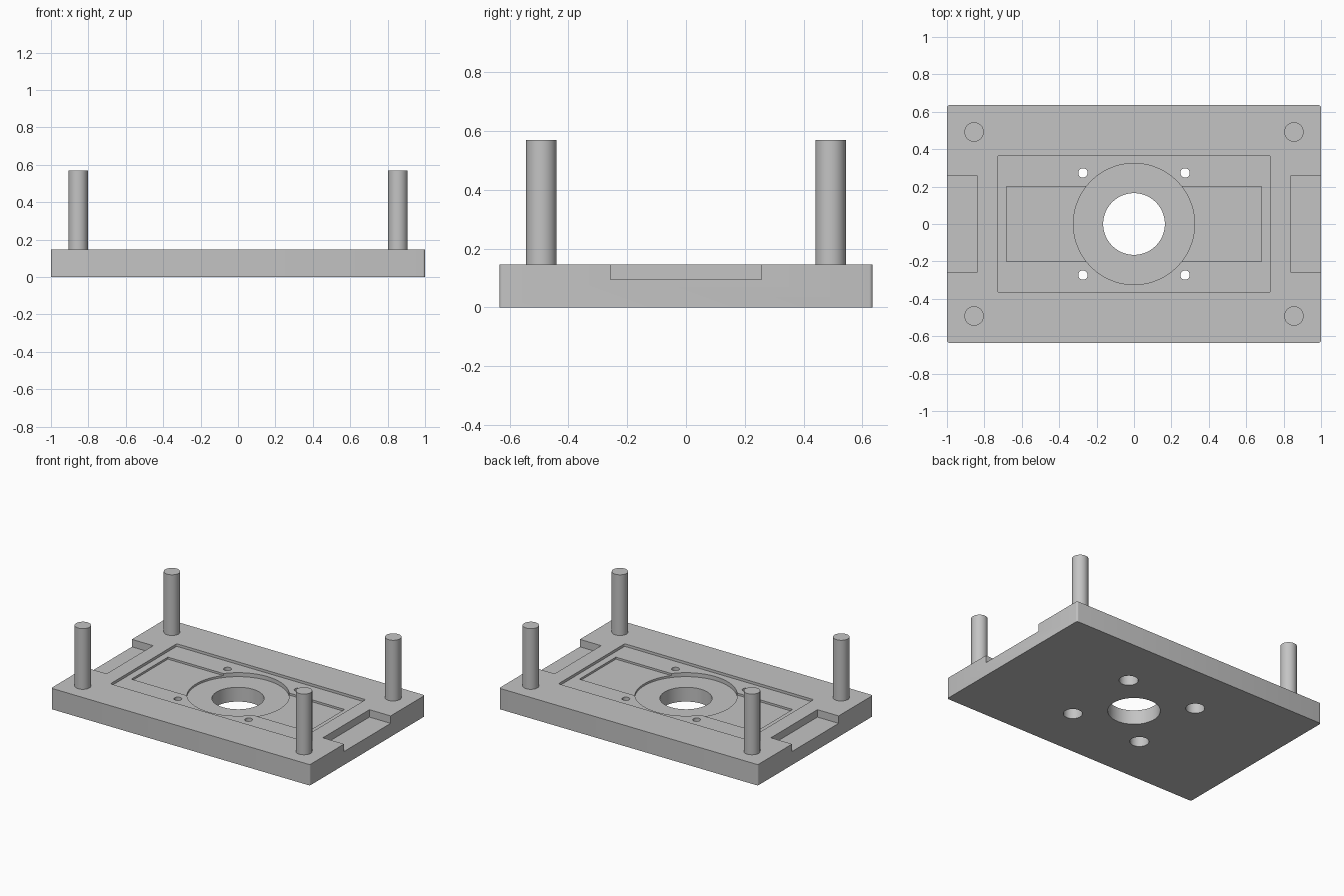
import bpy, bmesh, math

if "Cube" in bpy.data.objects:
    bpy.data.objects.remove(bpy.data.objects["Cube"])

PLATE_Z = 0.146
metal = bpy.data.materials.new("plain_grey")
metal.diffuse_color = (0.55, 0.55, 0.55, 1)
metal.use_nodes = True
metal.node_tree.nodes["Principled BSDF"].inputs["Base Color"].default_value = metal.diffuse_color


def finish(name, bm):
    me = bpy.data.meshes.new(name)
    bm.to_mesh(me)
    bm.free()
    ob = bpy.data.objects.new(name, me)
    bpy.context.collection.objects.link(ob)
    me.materials.append(metal)
    return ob


def box(name, x0, x1, y0, y1, z0, z1, corner=0.0):
    """Box between limits, with optional rounded vertical corners."""
    bm = bmesh.new()
    bmesh.ops.create_cube(bm, size=1)
    for v in bm.verts:
        v.co = (x1 if v.co.x > 0 else x0, y1 if v.co.y > 0 else y0, z1 if v.co.z > 0 else z0)
    if corner:
        upright = [e for e in bm.edges if abs(e.verts[0].co.z - e.verts[1].co.z) > 1e-4]
        bmesh.ops.bevel(bm, geom=upright, offset=corner, segments=4, profile=0.5, affect='EDGES')
    return finish(name, bm)


def cylinder(name, x, y, r, z0, z1, sides=48):
    bm = bmesh.new()
    bmesh.ops.create_cone(bm, cap_ends=True, segments=sides, radius1=r, radius2=r, depth=z1 - z0)
    bmesh.ops.translate(bm, verts=bm.verts, vec=(x, y, (z0 + z1) / 2))
    return finish(name, bm)


def activate(ob):
    bpy.ops.object.select_all(action='DESELECT')
    ob.select_set(True)
    bpy.context.view_layer.objects.active = ob


def cut(target, cutter):
    mod = target.modifiers.new("cut", 'BOOLEAN')
    mod.operation, mod.solver, mod.object = 'DIFFERENCE', 'EXACT', cutter
    activate(target)
    bpy.ops.object.modifier_apply(modifier=mod.name)
    bpy.data.objects.remove(cutter, do_unlink=True)


# Base plate with slightly rounded corners
plate = box("base_plate", -1, 1, -0.635, 0.635, 0, PLATE_Z, 0.012)

# Stepped recesses: wide pocket, inner pocket, round seat, through bore
TOP = 0.3
cut(plate, box("wide_pocket", -0.73, 0.73, -0.366, 0.366, PLATE_Z - 0.018, TOP, 0.01))
cut(plate, box("inner_pocket", -0.683, 0.683, -0.201, 0.201, PLATE_Z - 0.032, TOP))
cut(plate, cylinder("round_seat", 0, 0, 0.324, PLATE_Z - 0.046, TOP, 96))
cut(plate, cylinder("centre_bore", 0, 0, 0.165, -0.1, TOP, 64))

# Open notches in both ends
for s in (-1, 1):
    cut(plate, box("end_notch", min(s * 0.836, s * 1.1), max(s * 0.836, s * 1.1),
                   -0.257, 0.257, 0.094, TOP))

# Screw holes, counterbored from below, and the four guide pins
for sx in (-1, 1):
    for sy in (-1, 1):
        cut(plate, cylinder("counterbore", sx * 0.273, sy * 0.273, 0.06, -0.1, 0.08))
        cut(plate, cylinder("screw_hole", sx * 0.273, sy * 0.273, 0.025, -0.1, TOP, 32))
        pin = cylinder("guide_pin", sx * 0.855, sy * 0.492, 0.052, PLATE_Z - 0.01, 0.57)
        activate(pin)
        bpy.ops.object.shade_smooth_by_angle(angle=math.radians(30))

activate(plate)
bpy.ops.object.shade_smooth_by_angle(angle=math.radians(30))
